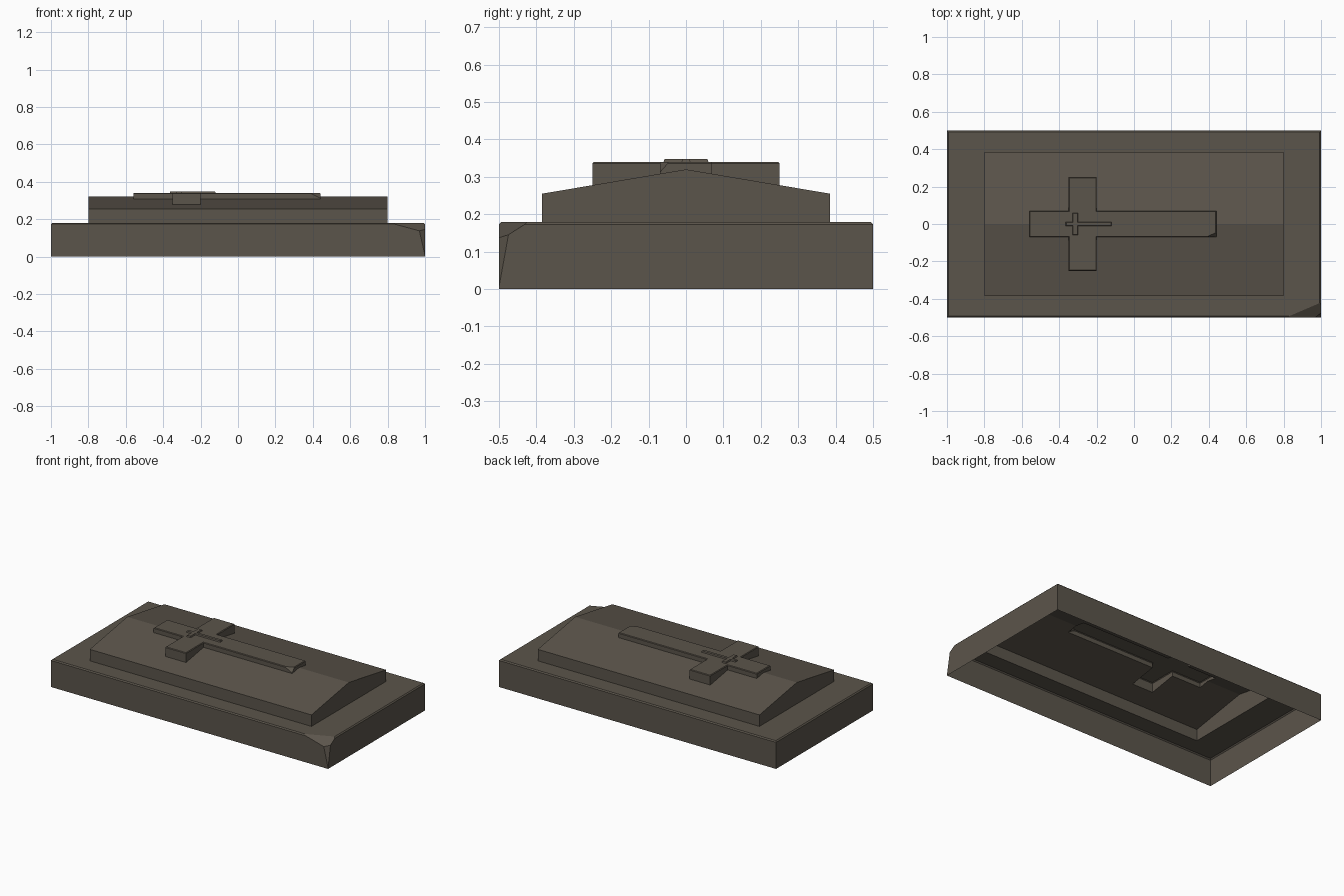
import bpy, bmesh
from mathutils import Vector

if "Cube" in bpy.data.objects:
    bpy.data.objects.remove(bpy.data.objects["Cube"])

stone = bpy.data.materials.new("dark_stone")
stone.diffuse_color = (0.105, 0.090, 0.070, 1)
stone.use_nodes = True
stone.node_tree.nodes["Principled BSDF"].inputs["Base Color"].default_value = stone.diffuse_color

BASE_TOP, EAVE, RIDGE, HALF_Y = 0.18, 0.255, 0.32, 0.385
# long beam x range, arm x range, beam half width, arm half length
BIG = (-0.56, 0.44, -0.35, -0.20, 0.07, 0.25)
SMALL = (-0.365, -0.12, -0.33, -0.30, 0.012, 0.06)


def roof(y):
    return RIDGE - (RIDGE - EAVE) * abs(y) / HALF_Y


def rect(x, y, z):
    return [(-x, -y, z), (x, -y, z), (x, y, z), (-x, y, z)]


def cross(dims, z, inset=0.0):
    """Counter-clockwise cross outline; z is a function of y."""
    x0, x1, a0, a1, w, h = dims
    i = inset
    x0, x1, a0, a1, w, h = x0 + i, x1 - i, a0 + i, a1 - i, w - i, h - i
    pts = [(x0, 0), (x0, -w), (a0, -w), (a0, -h), (a1, -h), (a1, -w), (x1, -w),
           (x1, 0), (x1, w), (a1, w), (a1, h), (a0, h), (a0, w), (x0, w)]
    return [(x, y, z(y)) for x, y in pts]


def loft(loops, cap=False):
    """Skin a stack of matching loops, open underneath."""
    bm = bmesh.new()
    rings = [[bm.verts.new(p) for p in loop] for loop in loops]
    n = len(rings[0])
    for a, b in zip(rings, rings[1:]):
        for i in range(n):
            j = (i + 1) % n
            bm.faces.new((a[i], a[j], b[j], b[i]))
    if cap:
        bm.faces.new(rings[-1])
    return bm, rings


def chip(bm, p, q, r, corner):
    """Slice off a corner along the plane p, q, r and close the cut."""
    p, q, r = Vector(p), Vector(q), Vector(r)
    n = (q - p).cross(r - p).normalized()
    if n.dot(Vector(corner) - p) < 0:
        n = -n
    geom = bm.verts[:] + bm.edges[:] + bm.faces[:]
    cut = bmesh.ops.bisect_plane(bm, geom=geom, dist=1e-6, plane_co=p,
                                 plane_no=n, clear_outer=True)["geom_cut"]
    edges = [e for e in cut if isinstance(e, bmesh.types.BMEdge)]
    made = bmesh.ops.edgenet_fill(bm, edges=edges)["faces"]
    for f in made:
        f.normal_update()
        if f.normal.dot(n) < 0:
            f.normal_flip()


def finish(bm, name):
    mesh = bpy.data.meshes.new(name)
    bm.normal_update()
    bm.to_mesh(mesh)
    bm.free()
    mesh.materials.append(stone)
    bpy.context.collection.objects.link(bpy.data.objects.new(name, mesh))


# Plinth: hollow shell with a chamfered rim and an opening below the slab
bm, _ = loft([rect(1, 0.5, 0), rect(1, 0.5, 0.173),
              rect(0.993, 0.493, BASE_TOP), rect(0.8, HALF_Y, BASE_TOP)])
chip(bm, (0.82, -0.5, 0.178), (0.96, -0.5, 0.14), (1, -0.42, 0.18), (1, -0.5, 0.18))
chip(bm, (1, -0.5, 0.005), (0.97, -0.5, 0.135), (1, -0.475, 0.143), (1, -0.5, 0.12))
finish(bm, "plinth")

# Gabled slab, with a cross-shaped opening in the roof
plan = [(-0.8, -HALF_Y), (0.8, -HALF_Y), (0.8, 0), (0.8, HALF_Y), (-0.8, HALF_Y), (-0.8, 0)]
bm, rings = loft([[(x, y, BASE_TOP) for x, y in plan], [(x, y, roof(y)) for x, y in plan]])
t = rings[1]
bm.faces.new((t[0], t[1], t[2], t[5]))
bm.faces.new((t[5], t[2], t[3], t[4]))
x0, x1, a0, a1, w, h = BIG
cuts = [((x, 0, 0), (1, 0, 0)) for x in (x0, x1, a0, a1)]
cuts += [((0, y, 0), (0, 1, 0)) for y in (-h, -w, w, h)]
for co, no in cuts:
    bmesh.ops.bisect_plane(bm, geom=bm.verts[:] + bm.edges[:] + bm.faces[:],
                           dist=1e-6, plane_co=co, plane_no=no)
bm.normal_update()
hole = []
for f in bm.faces:
    c = f.calc_center_median()
    in_beam = x0 < c.x < x1 and abs(c.y) < w
    in_arm = a0 < c.x < a1 and abs(c.y) < h
    if f.normal.z > 0.5 and (in_beam or in_arm):
        hole.append(f)
bmesh.ops.delete(bm, geom=hole, context='FACES')
finish(bm, "gabled_slab")

# Large raised cross with a chipped foot
bm, _ = loft([cross(BIG, roof), cross(BIG, lambda y: 0.336),
              cross(BIG, lambda y: 0.34, 0.004)], cap=True)
chip(bm, (0.385, -0.07, 0.34), (0.44, -0.045, 0.34), (0.44, -0.07, 0.312), (0.44, -0.07, 0.34))
finish(bm, "large_cross")

# Small cross relief on top
bm, _ = loft([cross(SMALL, lambda y: 0.34), cross(SMALL, lambda y: 0.348, 0.003)], cap=True)
finish(bm, "small_cross")
